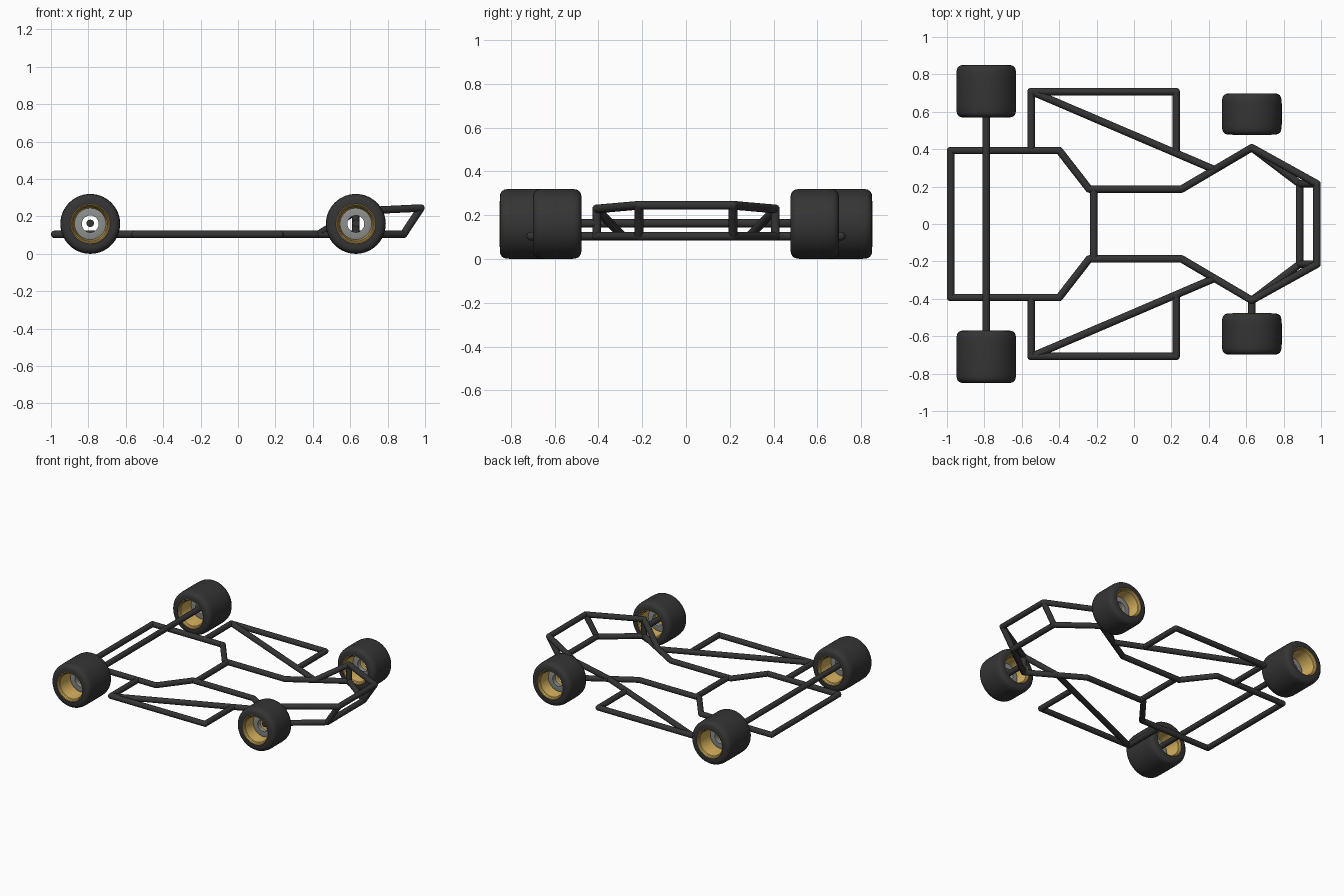
import bpy, bmesh, math
from mathutils import Vector, Matrix

if "Cube" in bpy.data.objects:
    bpy.data.objects.remove(bpy.data.objects["Cube"])

def material(name, rgb):
    m = bpy.data.materials.new(name)
    m.diffuse_color = (*rgb, 1)
    m.use_nodes = True
    m.node_tree.nodes["Principled BSDF"].inputs["Base Color"].default_value = m.diffuse_color
    return m

FRAME = material("frame_dark_grey", (0.035, 0.035, 0.035))
RUBBER = material("tyre_rubber", (0.035, 0.035, 0.035))
GOLD = material("rim_gold", (0.66, 0.43, 0.11))
STEEL = material("hub_grey", (0.27, 0.28, 0.27))
R = 0.02     # tube radius
ZL = 0.104   # lower frame height

def finish(name, bm, mat):
    bmesh.ops.recalc_face_normals(bm, faces=bm.faces)
    me = bpy.data.meshes.new(name)
    bm.to_mesh(me)
    bm.free()
    me.materials.append(mat)
    ob = bpy.data.objects.new(name, me)
    bpy.context.collection.objects.link(ob)
    bpy.ops.object.select_all(action='DESELECT')
    ob.select_set(True)
    bpy.context.view_layer.objects.active = ob
    bpy.ops.object.shade_smooth_by_angle(angle=math.radians(35))
    return ob

def tube(name, pts, closed=False, r=R, flat_ends=False):
    """Round bar through points with ball joints at the corners."""
    bm = bmesh.new()
    pts = [Vector(p) for p in pts]
    ends = pts + pts[:1] if closed else pts
    for a, b in zip(ends, ends[1:]):
        d = b - a
        rot = Vector((0, 0, 1)).rotation_difference(d).to_matrix().to_4x4()
        bmesh.ops.create_cone(bm, cap_ends=True, segments=20, radius1=r, radius2=r, depth=d.length,
                              matrix=Matrix.Translation((a + b) / 2) @ rot)
    if not flat_ends:
        for p in pts:
            bmesh.ops.create_uvsphere(bm, u_segments=20, v_segments=12, radius=r,
                                      matrix=Matrix.Translation(p))
    return finish(name, bm, FRAME)

def lathe(name, profile, mat, loc, n=56):
    """Closed (y, radius) profile turned around the y axis."""
    bm = bmesh.new()
    rings = []
    for y, r in profile:
        rings.append([bm.verts.new((loc[0] + r * math.cos(2 * math.pi * i / n), loc[1] + y,
                                    loc[2] + r * math.sin(2 * math.pi * i / n))) for i in range(n)])
    for a, b in zip(rings, rings[1:] + rings[:1]):
        for i in range(n):
            j = (i + 1) % n
            bm.faces.new((a[i], a[j], b[j], b[i]))
    return finish(name, bm, mat)

def wheel(name, x, y, w):
    """Tyre, deep gold rim and grey hub ring; w is half the width."""
    loc = (x, y, 0.16)
    half = [(-w, 0.106), (-w, 0.128), (-w + 0.003, 0.140), (-w + 0.010, 0.150),
            (-w + 0.020, 0.156), (-w + 0.035, 0.159), (-w * 0.5, 0.16)]
    mirror = [(-a, r) for a, r in reversed(half)]
    lathe(name + "_tyre", half + mirror, RUBBER, loc)
    lip = [(-w + 0.002, 0.107), (-w - 0.001, 0.104), (-w + 0.002, 0.100),
           (-w + 0.014, 0.097), (-w + 0.018, 0.092), (-0.012, 0.084)]
    lip_m = [(-a, r) for a, r in reversed(lip)]
    lathe(name + "_rim", lip + lip_m, GOLD, loc)
    lathe(name + "_hub", [(-0.012, 0.086), (-0.016, 0.074), (-0.016, 0.045),
                          (0.016, 0.045), (0.016, 0.074), (0.012, 0.086)], STEEL, loc)

# Wheels
for side, s in (("left", 1), ("right", -1)):
    wheel("rear_wheel_" + side, -0.79, s * 0.71, 0.14)
    wheel("front_wheel_" + side, 0.63, s * 0.588, 0.11)

# Axles: full rear axle, stub on one front side only
tube("rear_axle", [(-0.79, -0.71, 0.163), (-0.79, 0.71, 0.163)], flat_ends=True)
tube("front_stub_axle", [(0.63, -0.41, 0.163), (0.63, -0.59, 0.163)], flat_ends=True)

# Lower main frame loop
half = [(-0.98, 0.393), (-0.40, 0.393), (-0.24, 0.187), (0.255, 0.187), (0.63, 0.408), (0.885, 0.215)]
loop = [(x, y, ZL) for x, y in half] + [(x, -y, ZL) for x, y in reversed(half)]
tube("lower_frame", loop, closed=True)
tube("middle_cross_bar", [(-0.215, -0.187, ZL), (-0.215, 0.187, ZL)])

# Raised nose bar
tube("nose_bar", [(0.63, 0.408, 0.228), (0.978, 0.215, 0.245),
                  (0.978, -0.215, 0.245), (0.63, -0.408, 0.228)])

for side, s in (("left", 1), ("right", -1)):
    # Nose posts and braces
    tube("nose_post_" + side, [(0.885, s * 0.215, ZL), (0.978, s * 0.215, 0.245)])
    tube("front_post_" + side, [(0.63, s * 0.408, ZL), (0.63, s * 0.408, 0.228)])
    tube("front_brace_" + side, [(0.43, s * 0.29, ZL), (0.63, s * 0.408, 0.228)])
    # Side guards
    tube("side_guard_" + side, [(-0.55, s * 0.393, ZL), (-0.55, s * 0.708, ZL),
                                (0.225, s * 0.708, ZL), (0.225, s * 0.385, ZL)])
    tube("side_diagonal_" + side, [(-0.535, s * 0.703, ZL), (0.42, s * 0.295, ZL)])
